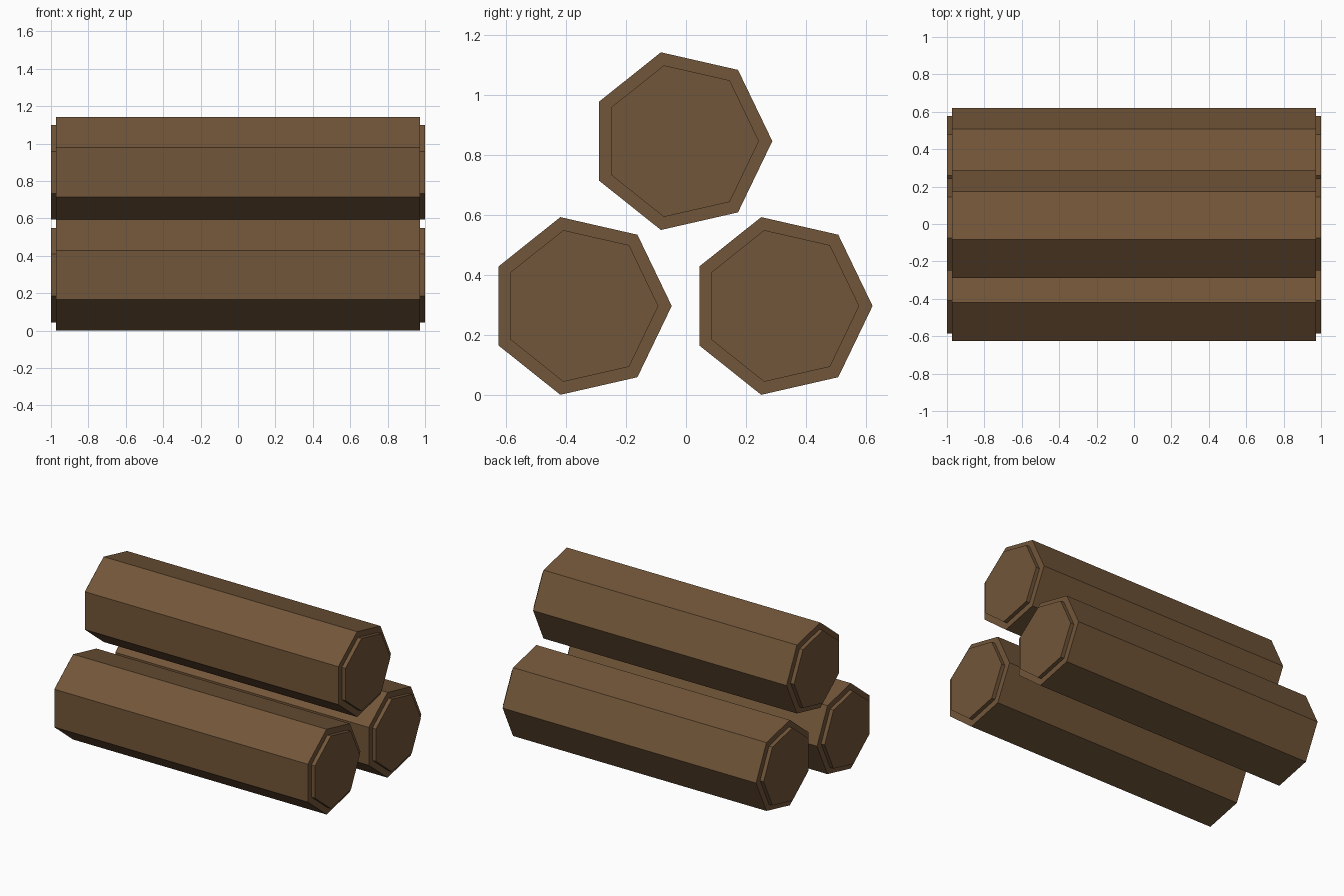
import bpy
import bmesh
from math import cos, sin, tau

if "Cube" in bpy.data.objects:
    bpy.data.objects.remove(bpy.data.objects["Cube"], do_unlink=True)

SIDES = 7
LOG_RADIUS = 0.3035
CAP_RADIUS = 0.259
BODY_END = 0.973    # where the bark ends
CAP_END = 1.0       # where the raised cut face ends

wood = bpy.data.materials.new("brown wood")
wood.use_nodes = True
colour = (0.17, 0.093, 0.041, 1)
wood.diffuse_color = colour
wood.node_tree.nodes["Principled BSDF"].inputs["Base Color"].default_value = colour


def build_log(name, y, z):
    """Seven-sided log along x with a raised, stepped-in cap at each end."""
    bm = bmesh.new()
    # Cross-section rings from one end to the other
    sections = [(-CAP_END, CAP_RADIUS), (-BODY_END, CAP_RADIUS),
                (-BODY_END, LOG_RADIUS), (BODY_END, LOG_RADIUS),
                (BODY_END, CAP_RADIUS), (CAP_END, CAP_RADIUS)]
    rings = [[bm.verts.new((x, r * cos(tau * i / SIDES), r * sin(tau * i / SIDES)))
              for i in range(SIDES)] for x, r in sections]
    for a, b in zip(rings, rings[1:]):
        for i in range(SIDES):
            j = (i + 1) % SIDES
            bm.faces.new((a[i], a[j], b[j], b[i]))
    # Cut faces
    bm.faces.new(rings[0])
    bm.faces.new(rings[-1])
    bmesh.ops.recalc_face_normals(bm, faces=bm.faces)
    mesh = bpy.data.meshes.new(name)
    bm.to_mesh(mesh)
    bm.free()
    mesh.materials.append(wood)
    log = bpy.data.objects.new(name, mesh)
    log.location = (0, y, z)
    bpy.context.collection.objects.link(log)


# Two logs side by side with a third on top
build_log("front_log", -0.351, 0.297)
build_log("back_log", 0.318, 0.297)
build_log("top_log", -0.016, 0.846)
